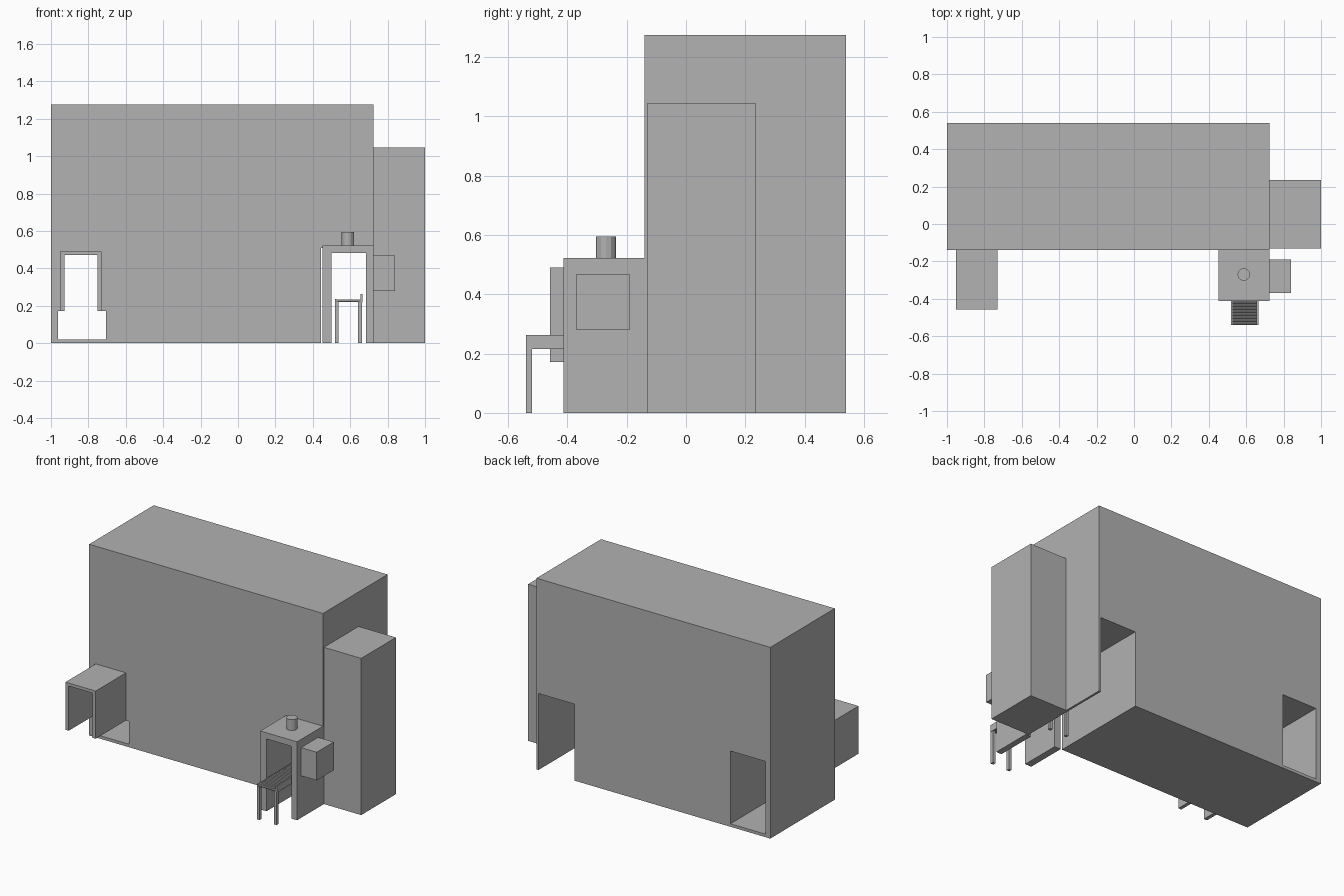
import bpy, math

if "Cube" in bpy.data.objects:
    bpy.data.objects.remove(bpy.data.objects["Cube"], do_unlink=True)

grey = bpy.data.materials.new("plain_grey")
grey.use_nodes = True
GREY = (0.445, 0.445, 0.445, 1)
grey.diffuse_color = GREY
grey.node_tree.nodes["Principled BSDF"].inputs["Base Color"].default_value = GREY


def box(name, x, y, z):
    """Box from (low, high) pairs on each axis."""
    bpy.ops.mesh.primitive_cube_add(size=1)
    ob = bpy.context.object
    ob.name = name
    for v in ob.data.vertices:
        v.co = [a[0] if c < 0 else a[1] for c, a in zip(v.co, (x, y, z))]
    ob.data.materials.append(grey)
    return ob


def cylinder(name, radius, depth, centre, sides, turn=(0, 0, 0)):
    bpy.ops.mesh.primitive_cylinder_add(vertices=sides, radius=radius, depth=depth,
                                        location=centre, rotation=turn)
    ob = bpy.context.object
    ob.name = name
    ob.data.materials.append(grey)
    return ob


def cut(target, x, y, z):
    """Subtract a box and discard the cutter."""
    cutter = box("cutter", x, y, z)
    cutter.hide_render = True
    mod = target.modifiers.new("opening", 'BOOLEAN')
    mod.operation = 'DIFFERENCE'
    mod.solver = 'EXACT'
    mod.object = cutter
    bpy.context.view_layer.objects.active = target
    bpy.ops.object.modifier_apply(modifier=mod.name)
    bpy.data.objects.remove(cutter, do_unlink=True)


FRONT, BACK = -0.14, 0.54

# Main housing with two passages running front to back
housing = box("main_housing", (-1, 0.725), (FRONT, BACK), (0, 1.275))
cut(housing, (0.443, 0.71), (-0.3, 0.7), (-0.1, 0.51))
cut(housing, (-0.963, -0.706), (FRONT + 0.02, 0.7), (0.02, 0.505))
# The front of the outlet passage is wide below and narrow behind the hood
cut(housing, (-0.963, -0.706), (-0.3, 0), (0.02, 0.172))
cut(housing, (-0.928, -0.752), (-0.3, 0), (0.1, 0.47))

# Side cabinet
box("side_cabinet", (0.725, 1), (-0.13, 0.235), (0, 1.045))

# Inlet booth with an open passage
booth = box("inlet_booth", (0.453, 0.725), (-0.413, FRONT), (0, 0.523))
cut(booth, (0.5, 0.685), (-0.6, 0.1), (-0.1, 0.482))
cylinder("exhaust_stub", 0.034, 0.072, (0.587, -0.27, 0.559), 12)
box("control_box", (0.725, 0.84), (-0.37, -0.19), (0.28, 0.468))

# Outlet hood, open in front and below
hood = box("outlet_hood", (-0.952, -0.729), (-0.458, FRONT), (0.172, 0.49))
cut(hood, (-0.928, -0.752), (-0.6, 0.1), (0, 0.47))

# Roller table passing through the booth
T_FRONT, T_BACK = -0.54, 0.01
box("table_left_rail", (0.518, 0.526), (T_FRONT, T_BACK), (0.216, 0.235))
box("table_right_rail", (0.656, 0.665), (T_FRONT, T_BACK), (0.216, 0.262))
for side, x in (("left", 0.518), ("right", 0.642)):
    for end, y in (("front", T_FRONT), ("back", T_BACK - 0.02)):
        box(f"table_leg_{end}_{side}", (x, x + 0.02), (y, y + 0.02), (0, 0.22))
count = 34
pitch = (T_BACK - T_FRONT) / count
for i in range(count):
    y = T_FRONT + pitch * (i + 0.5)
    cylinder(f"table_roller_{i + 1}", 0.0078, 0.134, (0.59, y, 0.2265), 8,
             (0, math.pi / 2, 0))
